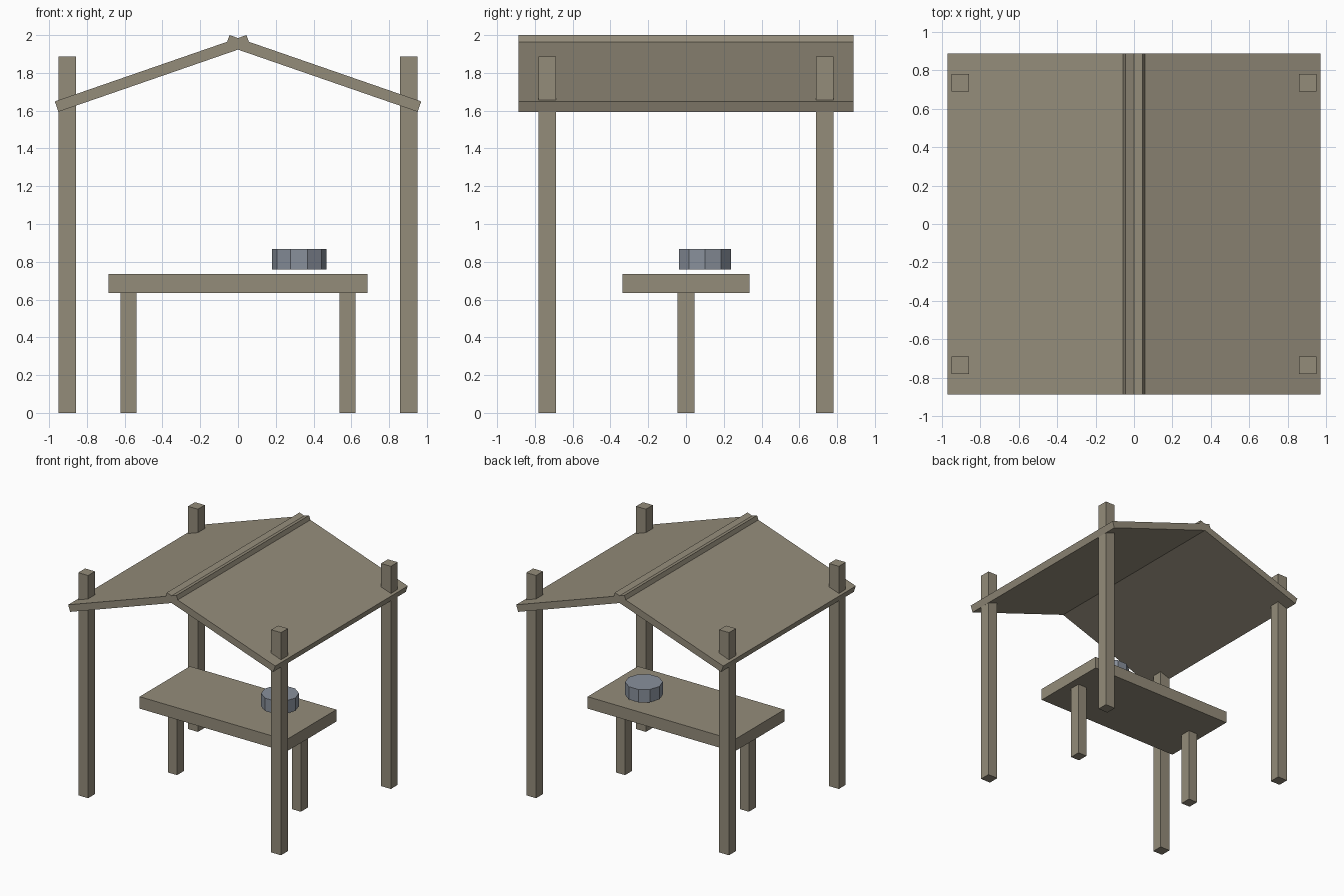
import bpy, bmesh, math
from mathutils import Matrix

if "Cube" in bpy.data.objects:
    bpy.data.objects.remove(bpy.data.objects["Cube"])


def material(name, rgb):
    m = bpy.data.materials.new(name)
    m.diffuse_color = (*rgb, 1)
    m.use_nodes = True
    m.node_tree.nodes["Principled BSDF"].inputs["Base Color"].default_value = m.diffuse_color
    return m


wood = material("weathered wood", (0.296, 0.262, 0.195))
metal = material("blue grey metal", (0.25, 0.28, 0.33))


def finish(name, bm, mat):
    bmesh.ops.recalc_face_normals(bm, faces=bm.faces)
    me = bpy.data.meshes.new(name)
    bm.to_mesh(me)
    bm.free()
    me.materials.append(mat)
    ob = bpy.data.objects.new(name, me)
    bpy.context.collection.objects.link(ob)
    return ob


def box(name, center, size, mat, tilt=0):
    """Box of a given size, tilted about the y axis, then moved to its centre."""
    bm = bmesh.new()
    bmesh.ops.create_cube(bm, size=1, matrix=Matrix.Translation(center)
                          @ Matrix.Rotation(tilt, 4, 'Y')
                          @ Matrix.Diagonal((*size, 1)))
    return finish(name, bm, mat)


# Four corner posts, poking through the roof
for sx, side in ((-1, "left"), (1, "right")):
    for sy, end in ((-1, "front"), (1, "back")):
        box(f"{end}_{side}_post", (sx * 0.904, sy * 0.735, 0.943),
            (0.092, 0.092, 1.886), wood)

# Two roof slabs that cross at the ridge
pitch = math.atan(0.346)
thick = 0.058
inner, outer = (0.045, 2.0), (-0.97, 1.649)      # top edge of the left slab
length = math.dist(inner, outer)
cx = (inner[0] + outer[0]) / 2 + math.sin(pitch) * thick / 2
cz = (inner[1] + outer[1]) / 2 - math.cos(pitch) * thick / 2
for s, side in ((1, "left"), (-1, "right")):
    box(f"{side}_roof_slab", (s * cx, 0, cz), (length, 1.775, thick), wood, -s * pitch)

# Counter top on two legs
box("counter_top", (0, 0, 0.686), (1.372, 0.674, 0.101), wood)
for s, side in ((-1, "left"), (1, "right")):
    box(f"{side}_counter_leg", (s * 0.58, 0, 0.318), (0.083, 0.092, 0.636), wood)

# Ten-sided pan hovering just above the counter
bm = bmesh.new()
bmesh.ops.create_cone(bm, cap_ends=True, segments=10, radius1=0.145, radius2=0.145,
                      depth=0.109, matrix=Matrix.Translation((0.324, 0.1, 0.8135))
                      @ Matrix.Rotation(math.pi / 2, 4, 'Z'))
finish("round_pan", bm, metal)
